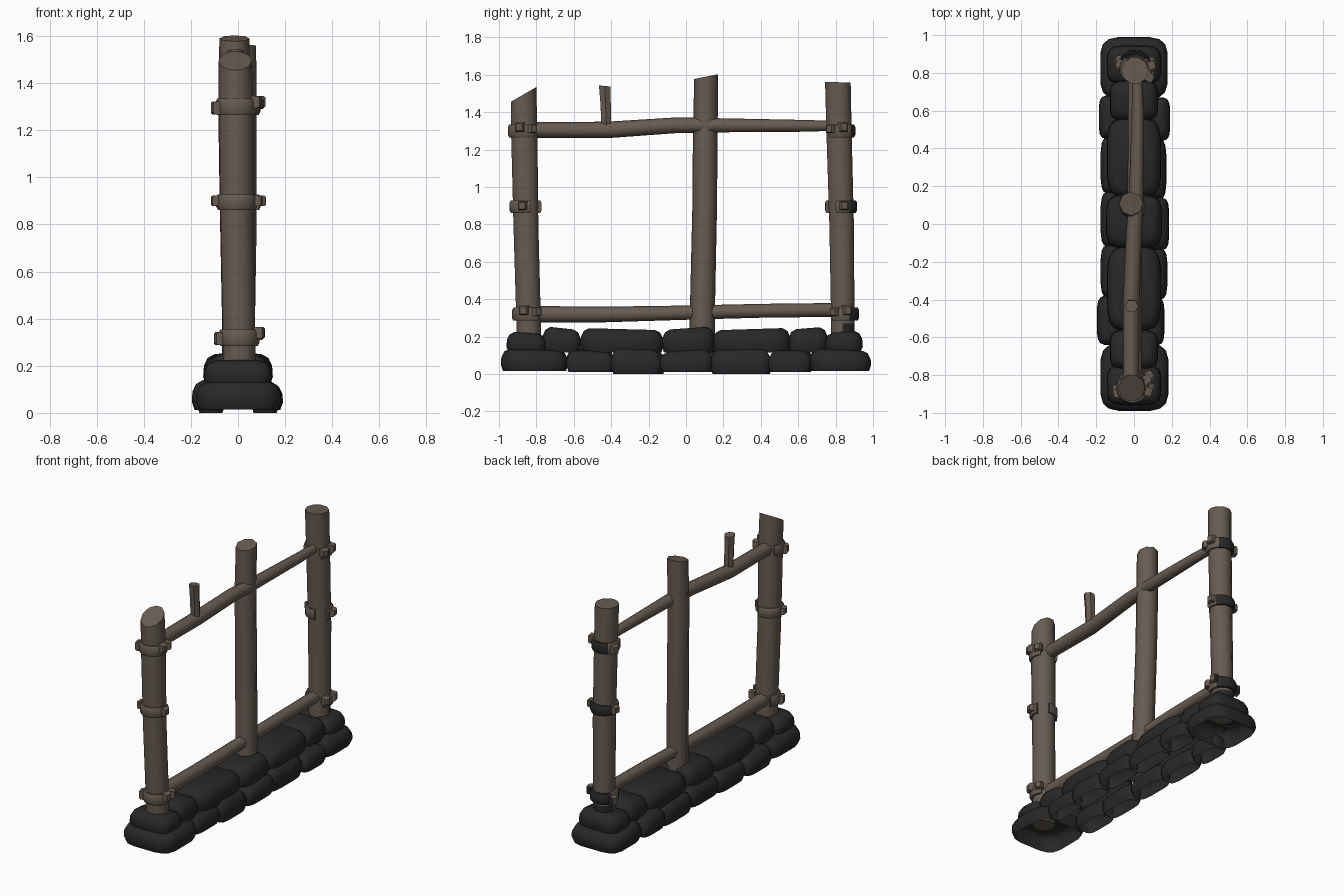
import bpy, bmesh, math, random
from mathutils import Vector

if "Cube" in bpy.data.objects:
    bpy.data.objects.remove(bpy.data.objects["Cube"])

random.seed(4)


def material(name, rgb):
    m = bpy.data.materials.new(name)
    m.diffuse_color = (*rgb, 1)
    m.use_nodes = True
    m.node_tree.nodes["Principled BSDF"].inputs["Base Color"].default_value = m.diffuse_color
    return m


WOOD = material("weathered_wood", (0.135, 0.105, 0.082))
STONE = material("dark_stone", (0.021, 0.021, 0.021))


def loft(name, rings, mats, cap_start=True, cap_end=True, dark_rule=None):
    """Skin a list of point rings into one object."""
    bm = bmesh.new()
    vs = [[bm.verts.new(p) for p in r] for r in rings]
    n = len(rings[0])
    for a, b in zip(vs, vs[1:]):
        for i in range(n):
            j = (i + 1) % n
            bm.faces.new((a[i], a[j], b[j], b[i]))
    if cap_start:
        bm.faces.new(vs[0][::-1])
    if cap_end:
        bm.faces.new(vs[-1])
    bmesh.ops.recalc_face_normals(bm, faces=bm.faces)
    if dark_rule:
        for f in bm.faces:
            f.material_index = int(dark_rule(f.calc_center_median()))
    me = bpy.data.meshes.new(name)
    bm.to_mesh(me)
    bm.free()
    for m in mats:
        me.materials.append(m)
    ob = bpy.data.objects.new(name, me)
    bpy.context.collection.objects.link(ob)
    return ob


def post(name, path, tilt=0.0, sides=10, dark_rule=None):
    """Upright log; path holds (x, y, z, radius), tilt slants the top cut along y."""
    rings = []
    for k, (x, y, z, r) in enumerate(path):
        t = tilt if k == len(path) - 1 else 0
        ring = []
        for i in range(sides):
            a = 2 * math.pi * i / sides
            dy = r * math.sin(a)
            ring.append((x + r * math.cos(a), y + dy, z + t * dy))
        rings.append(ring)
    return loft(name, rings, [WOOD, STONE], dark_rule=dark_rule)


def rail(name, path, sides=8):
    """Log lying along y; path holds (x, y, z, radius)."""
    rings = [[(x + r * math.cos(2 * math.pi * i / sides), y,
               z + r * math.sin(2 * math.pi * i / sides)) for i in range(sides)]
             for x, y, z, r in path]
    return loft(name, rings, [WOOD])


def stone(name, x0, x1, y0, y1, z0, z1):
    """Rounded boulder shell, open underneath."""
    cx, cy, a, b = (x0 + x1) / 2, (y0 + y1) / 2, (x1 - x0) / 2, (y1 - y0) / 2
    skew = random.uniform(-0.008, 0.008)
    rings = []
    for h, inset in ((0, .012), (.3, 0), (.62, .003), (.88, .018), (1, .045)):
        ring = []
        for i in range(16):
            t = 2 * math.pi * (i + .5) / 16
            c, s = math.cos(t), math.sin(t)
            x = math.copysign(abs(c) ** .5, c) * 1.03
            y = math.copysign(abs(s) ** .45, s) * 1.01
            z = z0 + h * (z1 - z0) + (skew * y if h > .5 else 0)
            ring.append((cx + (a - inset) * x, cy + (b - inset) * y, z))
        rings.append(ring)
    return loft(name, rings, [STONE], cap_start=False)


# Stone base: lower course with one wide stone at each end and two rows between
stone("lower_stone_front", -.175, .18, -.99, -.63, .015, .13)
stone("lower_stone_back", -.175, .175, .66, .99, .015, .13)
right_cuts = (-.64, -.4, -.14, .13, .44, .66)
left_cuts = (-.64, -.39, -.12, .16, .45, .67)
right_out = (.16, .175, .185, .17, .19)
left_out = (.195, .175, .175, .175, .185)
for i in range(5):
    low = 0 if i in (1, 3) else .012
    stone(f"lower_stone_right_{i}", .055, right_out[i],
          right_cuts[i], right_cuts[i + 1] + .01, low, .125 + .01 * (i % 2))
    stone(f"lower_stone_left_{i}", -left_out[i], -.055,
          left_cuts[i], left_cuts[i + 1] + .01, low, .135 - .01 * (i % 2))

# Upper course, spanning the full width
upper = ((-.96, -.745, .22, .14), (-.77, -.56, .245, .125), (-.565, -.12, .24, .14),
         (-.13, .155, .245, .145), (.14, .56, .24, .14), (.545, .76, .245, .125),
         (.74, .945, .225, .14))
for i, (y0, y1, top, w) in enumerate(upper):
    stone(f"upper_stone_{i}", -w, w, y0, y1, .115, top)

# Posts
front_path = ((.005, -.84, .1, .068), (.005, -.842, .3, .069), (-.005, -.856, .8, .07),
              (-.008, -.865, 1.3, .074), (-.012, -.868, 1.495, .071))
back_path = ((.005, .838, .1, .066), (.005, .838, .27, .066), (.005, .838, .32, .066),
             (.01, .832, .8, .069), (.008, .818, 1.3, .071), (.005, .812, 1.56, .072))
mid_path = ((0, .085, .12, .068), (0, .088, .35, .067), (-.012, .1, .9, .066),
            (-.018, .103, 1.3, .066), (-.015, .108, 1.59, .064))
post("front_post", front_path, .58)
post("back_post", back_path, -.03, dark_rule=lambda c: c.z < .28 and c.y > .84)
post("middle_post", mid_path, .2, 8)
post("short_peg", ((-.012, -.425, 1.3, .03), (-.012, -.43, 1.45, .032),
                   (-.012, -.435, 1.54, .035)), -.1, 6)

# Rails
rail("top_rail", ((-.015, -.85, 1.305, .042), (-.015, -.42, 1.305, .044),
                  (.0, -.05, 1.33, .042), (.012, .15, 1.33, .038),
                  (.02, .6, 1.327, .032), (.015, .83, 1.327, .026)))
rail("bottom_rail", ((0, -.85, .32, .044), (0, -.45, .318, .042), (.0, 0, .328, .038),
                     (.005, .4, .338, .037), (.005, .83, .343, .037)))


def centre_at(path, z):
    for p, q in zip(path, path[1:]):
        if p[2] <= z <= q[2]:
            t = (z - p[2]) / (q[2] - p[2])
            return Vector(p[:3]).lerp(Vector(q[:3]), t)


def dark_back(c):
    return c.y > .875


def strap(name, path, z, s, start, end, height):
    """Flat band round a post; angles are measured from its outward side s."""
    c = centre_at(path, z)
    rings = []
    steps = 12
    for k in range(steps + 1):
        a = math.radians(start + (end - start) * k / steps)
        d = Vector((math.sin(a), s * math.cos(a), 0))
        h = height / 2
        rings.append([c + d * r + Vector((0, 0, dz)) for r, dz in
                      ((.062, -h), (.08, -h), (.087, -h * .6), (.087, h * .6),
                       (.08, h), (.062, h))])
    loft(name, rings, [WOOD, STONE], dark_rule=dark_back)


def knot(name, path, z, s, angle, height):
    """Small block sticking out of a band."""
    c = centre_at(path, z)
    a = math.radians(angle)
    d = Vector((math.sin(a), s * math.cos(a), 0))
    t = Vector((d.y, -d.x, 0))
    up = Vector((0, 0, height / 2))
    rings = [[c + d * r + t * (u * w) + up * (v * m) for u, v in
              ((-1, -1), (1, -1), (1, 1), (-1, 1))]
             for r, w, m in ((.07, .024, 1), (.1, .022, 1), (.108, .016, .75))]
    loft(name, rings, [WOOD, STONE], dark_rule=dark_back)


# Bindings on both end posts
for label, path, s in (("front", front_path, -1), ("back", back_path, 1)):
    for level, z in (("lower", .32), ("upper", 1.3)):
        strap(f"{label}_{level}_band", path, z, s, -130, 130, .07)
        knot(f"{label}_{level}_knot_right", path, z + .02, s, 75, .05)
        knot(f"{label}_{level}_knot_left", path, z - .005, s, -70, .055)
        knot(f"{label}_{level}_knot_end", path, z + .012, s, 120, .045)
    strap(f"{label}_middle_band", path, .895, s, -195, 110, .066)
    knot(f"{label}_middle_knot_right", path, .9, s, 80, .045)
    knot(f"{label}_middle_knot_left", path, .9, s, -80, .045)

# Smooth the logs and stones, keeping cut edges crisp
bpy.ops.object.select_all(action='SELECT')
bpy.context.view_layer.objects.active = bpy.context.selected_objects[0]
bpy.ops.object.shade_smooth_by_angle(angle=math.radians(46))
